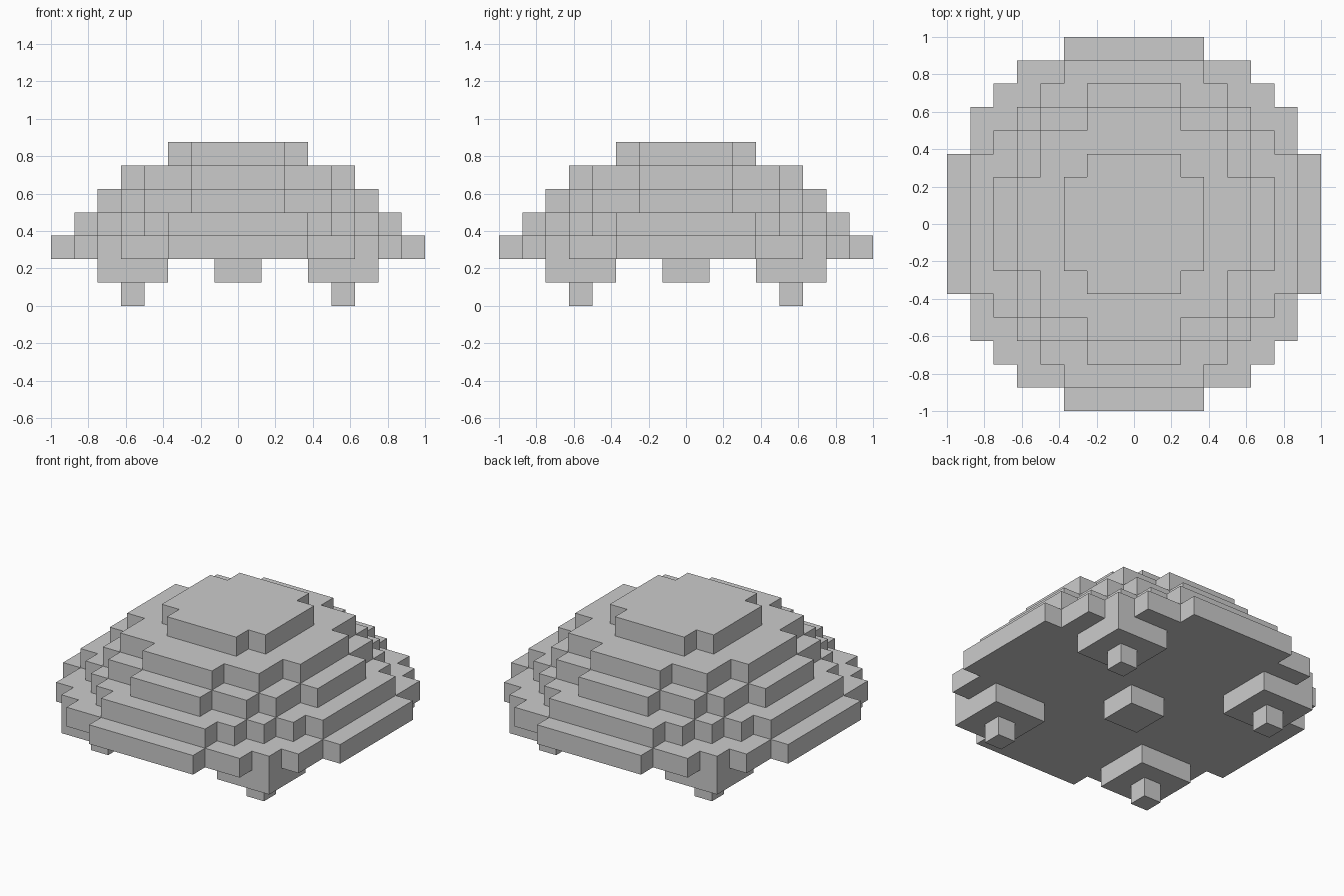
import bpy, bmesh
from mathutils import Vector

if "Cube" in bpy.data.objects:
    bpy.data.objects.remove(bpy.data.objects["Cube"])

U = 0.125  # size of one block


def box(x0, x1, y0, y1, z):
    return {(x, y, z) for x in range(x0, x1) for y in range(y0, y1)}


def disc(r, z):
    # blocks whose centre lies inside a circle of radius r
    return {(x, y, z) for x in range(-r, r) for y in range(-r, r)
            if (x + .5) ** 2 + (y + .5) ** 2 < r * r}


def mirrored(cells):
    return {(sx(x), sy(y), z) for x, y, z in cells
            for sx in (lambda v: v, lambda v: -v - 1)
            for sy in (lambda v: v, lambda v: -v - 1)}


# Parts as sets of blocks
parts = {
    "dome": set().union(*(disc(r, z) for r, z in
                          ((8, 2), (7, 3), (6, 4), (5, 5), (3, 6)))),
    "corner_legs": mirrored(box(3, 6, 3, 6, 1)),
    "foot_tips": mirrored(box(4, 5, 4, 5, 0)),
    "centre_block": box(-1, 1, -1, 1, 1),
}
solid = set().union(*parts.values())


def build(name, cells):
    # only block sides that are exposed become faces
    bm = bmesh.new()
    for c in cells:
        for axis in range(3):
            for s in (-1, 1):
                n = list(c)
                n[axis] += s
                if tuple(n) in solid:
                    continue
                a, b = Vector((0, 0, 0)), Vector((0, 0, 0))
                a[(axis + 1) % 3] = b[(axis + 2) % 3] = 1
                o = Vector(c)
                o[axis] += max(s, 0)
                quad = [o, o + a, o + a + b, o + b]
                if s < 0:
                    quad.reverse()
                bm.faces.new([bm.verts.new(p * U) for p in quad])
    bmesh.ops.remove_doubles(bm, verts=bm.verts[:], dist=1e-4)
    mesh = bpy.data.meshes.new(name)
    bm.to_mesh(mesh)
    bm.free()
    bpy.context.collection.objects.link(bpy.data.objects.new(name, mesh))


for name, cells in parts.items():
    build(name, cells)
